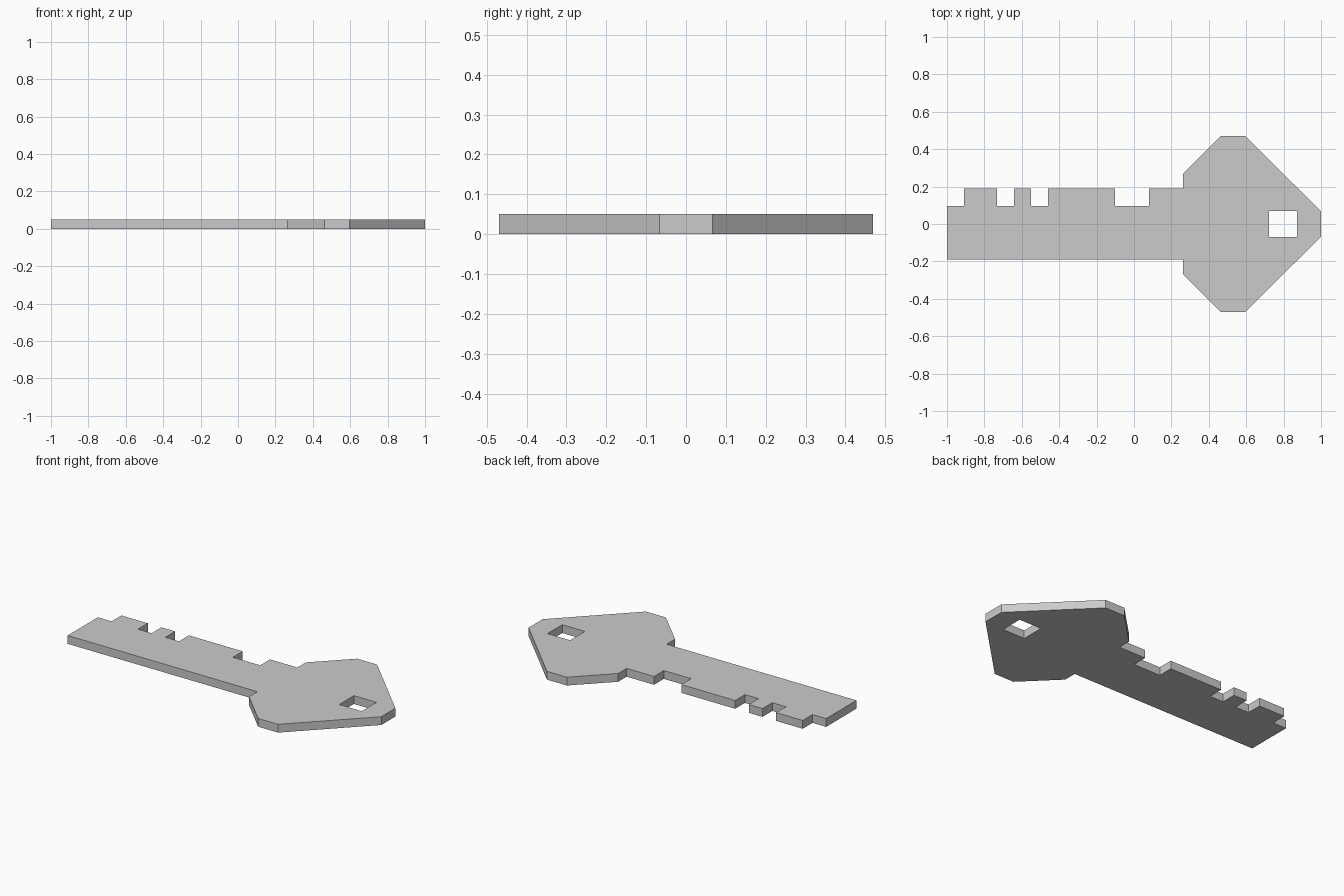
import bpy, bmesh

if "Cube" in bpy.data.objects:
    bpy.data.objects.remove(bpy.data.objects["Cube"])

THICK = 0.05
HALF = 0.19      # half width of the blade
CUT = 0.097      # depth line of the notches

# Upper half of the bow, from the shoulder to the tip; mirrored for the lower half
bow_top = [(0.262, 0.27), (0.463, 0.47), (0.596, 0.47), (1.0, 0.067)]
bow_bottom = [(x, -y) for x, y in reversed(bow_top)]

# Toothed edge of the blade, cut by square notches (start x, end x)
teeth = [(-1.0, CUT), (-0.909, CUT), (-0.909, HALF)]
for a, b in [(-0.733, -0.642), (-0.551, -0.46), (-0.102, 0.08)]:
    teeth += [(a, HALF), (a, CUT), (b, CUT), (b, HALF)]

outline = (teeth + [(0.262, HALF)] + bow_top + bow_bottom
           + [(0.262, -HALF), (-1.0, -HALF)])

# Square keyring hole
hole = [(0.722, -0.07), (0.872, -0.07), (0.872, 0.07), (0.722, 0.07)]


def add_loop(bm, points):
    vs = [bm.verts.new((x, y, 0)) for x, y in points]
    return [bm.edges.new((v, vs[(i + 1) % len(vs)])) for i, v in enumerate(vs)]


# Key plate: fill the outline around the hole and extrude it
bm = bmesh.new()
edges = add_loop(bm, outline) + add_loop(bm, hole)
bmesh.ops.triangle_fill(bm, edges=edges, use_beauty=True, normal=(0, 0, 1))
res = bmesh.ops.extrude_face_region(bm, geom=bm.faces[:], use_keep_orig=True)
top = [g for g in res["geom"] if isinstance(g, bmesh.types.BMVert)]
bmesh.ops.translate(bm, verts=top, vec=(0, 0, THICK))
bmesh.ops.recalc_face_normals(bm, faces=bm.faces[:])

mesh = bpy.data.meshes.new("key")
bm.to_mesh(mesh)
bm.free()
bpy.context.collection.objects.link(bpy.data.objects.new("key", mesh))
